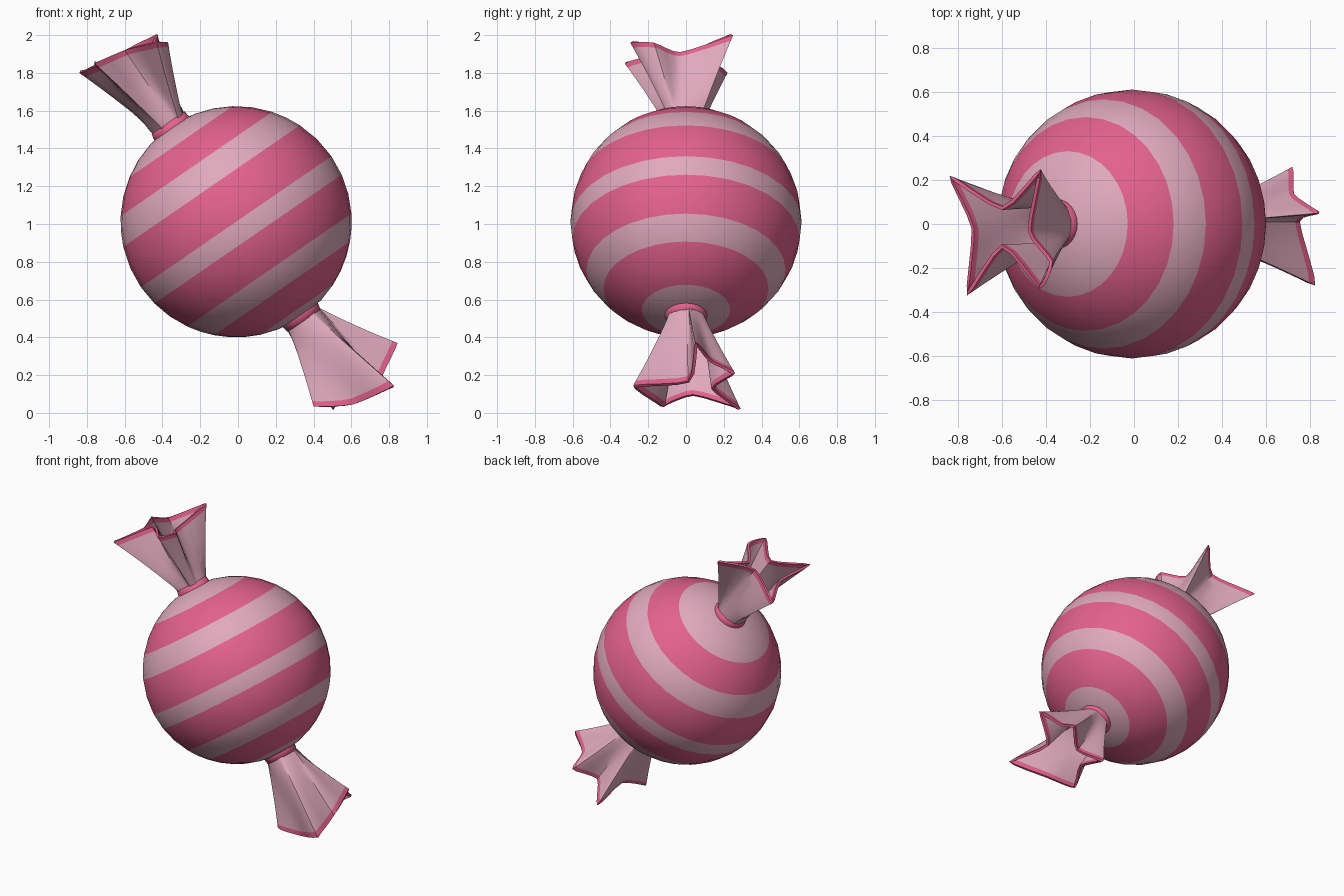
import bpy, bmesh, math
from mathutils import Vector

if "Cube" in bpy.data.objects:
    bpy.data.objects.remove(bpy.data.objects["Cube"])

CENTER = Vector((-0.01, 0, 1.012))
R = 0.612
AXIS = Vector((-0.567, 0, 0.824)).normalized()   # towards the upper twist
U = Vector((AXIS.z, 0, -AXIS.x))                 # along the stripes
V = Vector((0, 1, 0))


def material(name, rgb):
    m = bpy.data.materials.new(name)
    m.diffuse_color = (*rgb, 1)
    m.use_nodes = True
    m.node_tree.nodes["Principled BSDF"].inputs["Base Color"].default_value = m.diffuse_color
    return m


LIGHT = material("pale pink", (0.745, 0.40, 0.51))
PINK = material("strong pink", (0.77, 0.12, 0.27))


def place(t, r, ang):
    """Point at height t along the sweet's axis, radius r."""
    return CENTER + AXIS * t + (U * math.cos(ang) + V * math.sin(ang)) * r


def loft(name, rings, mats, cap=False):
    """Skin closed rings; mats gives one material index per strip."""
    bm = bmesh.new()
    vs = [[bm.verts.new(p) for p in ring] for ring in rings]
    n = len(rings[0])
    for k, mi in enumerate(mats):
        for i in range(n):
            j = (i + 1) % n
            f = bm.faces.new((vs[k][i], vs[k][j], vs[k + 1][j], vs[k + 1][i]))
            f.material_index = mi
    if cap:
        bm.faces.new(vs[0]).material_index = mats[0]
        bm.faces.new(vs[-1]).material_index = mats[-1]
    bmesh.ops.recalc_face_normals(bm, faces=bm.faces)
    me = bpy.data.meshes.new(name)
    bm.to_mesh(me)
    bm.free()
    me.materials.append(LIGHT)
    me.materials.append(PINK)
    for p in me.polygons:
        p.use_smooth = True
    ob = bpy.data.objects.new(name, me)
    bpy.context.collection.objects.link(ob)
    return ob


# Striped ball: stripe edges in degrees from the upper pole
edges = [4, 32.8, 52.7, 68, 90, 100.5, 120.5, 134.4, 157.6, 176]
lat, mats = [edges[0]], []
for k, (a, b) in enumerate(zip(edges, edges[1:])):
    steps = max(1, round((b - a) / 9))
    for s in range(1, steps + 1):
        lat.append(a + (b - a) * s / steps)
        mats.append(k % 2)
SEG = 32
rings = [[place(R * math.cos(math.radians(d)), R * math.sin(math.radians(d)), 2 * math.pi * i / SEG)
          for i in range(SEG)] for d in lat]
loft("striped_ball", rings, mats, cap=True)


def smooth_loop(pts, sub=4):
    """Closed Catmull-Rom curve through the points."""
    out, n = [], len(pts)
    for i in range(n):
        a, b, c, d = (pts[(i + k) % n] for k in (-1, 0, 1, 2))
        for s in range(sub):
            t = s / sub
            # softened tangents keep the folds crisp
            m1, m2 = (c - a) * 0.3, (d - b) * 0.3
            out.append(b * (2 * t**3 - 3 * t**2 + 1) + m1 * (t**3 - 2 * t**2 + t)
                       + c * (-2 * t**3 + 3 * t**2) + m2 * (t**3 - t**2))
    return out


def twist(name, side, rim_points):
    # Neck band where the wrapper is tied
    prof = [(0.57, 0.112), (0.60, 0.112), (0.635, 0.106), (0.64, 0.09)]
    loft(name + "_neck_band", [[place(side * t, r, 2 * math.pi * i / 24) for i in range(24)]
                               for t, r in prof], [1, 1, 1])
    # Pleated flare from the neck circle to the wavy rim
    rim = smooth_loop([Vector(p) for p in rim_points])
    neck = []
    for p in rim:
        d = p - CENTER
        neck.append(place(side * 0.62, 0.102, math.atan2(d.dot(V), d.dot(U))))
    stops = [0, 0.15, 0.35, 0.6, 0.8, 0.935, 1]
    rings = []
    for s in stops:
        e = s - 0.12 * s * (1 - s)      # slight concave flare
        ring = []
        for a, b in zip(neck, rim):
            d = b - a
            along = AXIS * d.dot(AXIS)
            ring.append(a + along * s + (d - along) * e)
        rings.append(ring)
    ob = loft(name + "_flare", rings, [0, 0, 0, 0, 0, 1])
    m = ob.modifiers.new("thickness", 'SOLIDIFY')
    m.thickness = 0.016
    m.offset = -1 if ob.data.polygons[0].normal.dot(ob.data.polygons[0].center - (CENTER + AXIS * side * 0.64)) > 0 else 1
    m.material_offset_rim = 1
    bpy.context.view_layer.objects.active = ob
    ob.select_set(True)
    bpy.ops.object.modifier_apply(modifier=m.name)
    bpy.ops.object.shade_smooth_by_angle(angle=math.radians(40))
    ob.select_set(False)


# Rims: alternating lobe tips and fold valleys
twist("upper_twist", 1, [
    (-0.84, 0.22, 1.80), (-0.60, 0.08, 1.92), (-0.425, 0.25, 2.0), (-0.47, -0.03, 1.91),
    (-0.37, -0.17, 1.96), (-0.43, -0.295, 1.96), (-0.60, -0.11, 1.92),
    (-0.76, -0.325, 1.85), (-0.74, -0.02, 1.84)])
twist("lower_twist", -1, [
    (0.825, -0.28, 0.145), (0.755, 0.01, 0.17), (0.845, 0.05, 0.37), (0.73, 0.135, 0.28),
    (0.72, 0.26, 0.21), (0.60, 0.15, 0.13), (0.50, 0.29, 0.02), (0.48, 0.04, 0.09),
    (0.40, -0.12, 0.035), (0.61, -0.15, 0.045)])
